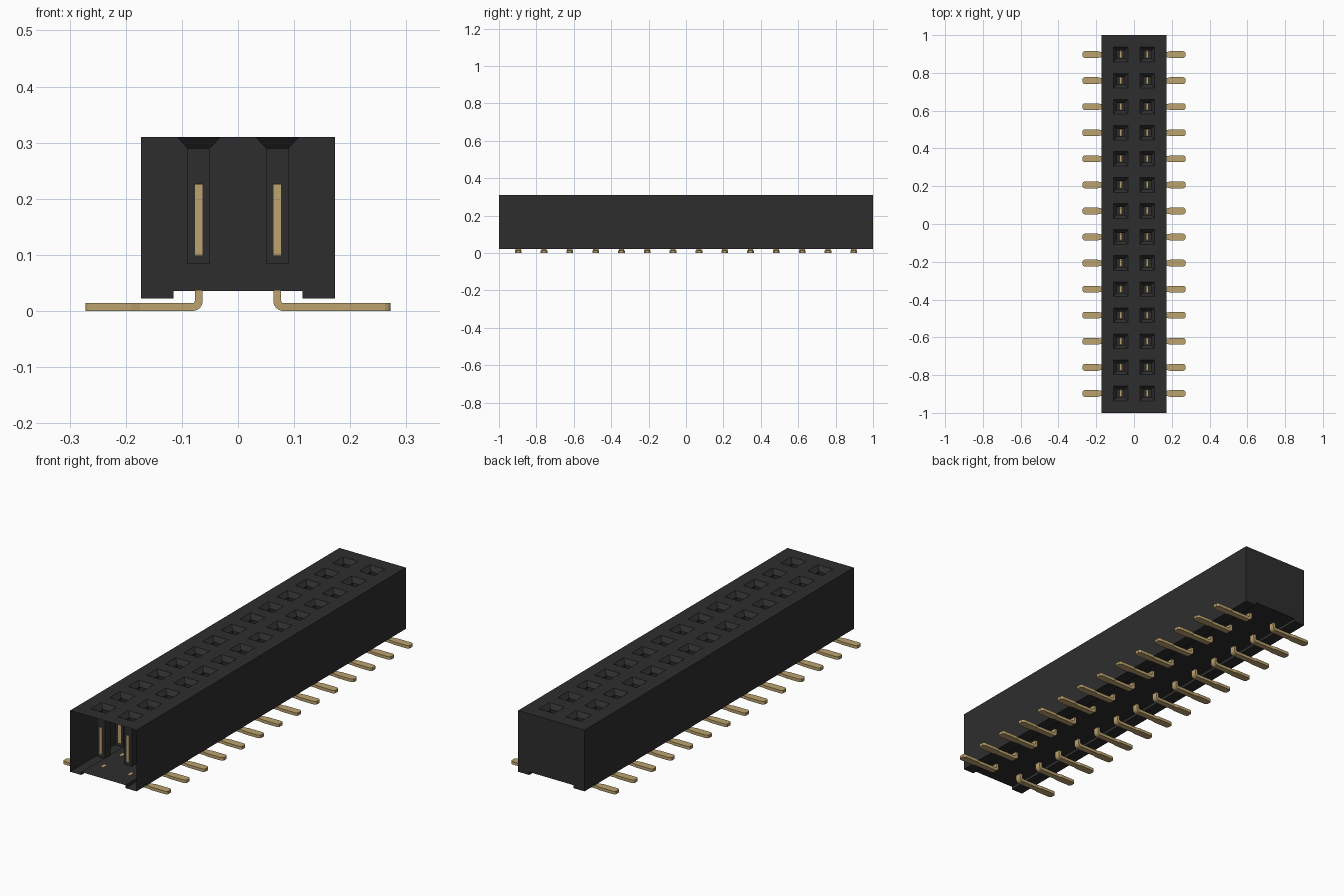
import bpy, bmesh, math

cube = bpy.data.objects.get("Cube")
if cube:
    bpy.data.objects.remove(cube, do_unlink=True)

ROWS = 14
ROW_Y = [-0.897 + i * 1.794 / (ROWS - 1) for i in range(ROWS)]
COL_X = 0.07                      # distance of each socket column from the centre
W, TOP, FOOT, FLOOR = 0.1725, 0.31, 0.022, 0.036
MOUTH, BORE = 0.039, 0.0205       # half sizes of the funnel mouth and the bore


def material(name, rgb, rough):
    m = bpy.data.materials.new(name)
    m.use_nodes = True
    m.diffuse_color = (*rgb, 1)
    b = m.node_tree.nodes["Principled BSDF"]
    b.inputs["Base Color"].default_value = (*rgb, 1)
    b.inputs["Roughness"].default_value = rough
    return m


black = material("black plastic", (0.027, 0.027, 0.027), 0.6)
gold = material("gold contact", (0.51, 0.37, 0.16), 0.5)


def finish(bm, name, mat):
    bmesh.ops.remove_doubles(bm, verts=bm.verts, dist=0.0001)
    bmesh.ops.recalc_face_normals(bm, faces=bm.faces)
    mesh = bpy.data.meshes.new(name)
    bm.to_mesh(mesh)
    bm.free()
    mesh.materials.append(mat)
    ob = bpy.data.objects.new(name, mesh)
    bpy.context.collection.objects.link(ob)
    return ob


def face(bm, pts):
    return bm.faces.new([bm.verts.new(p) for p in pts])


def square(x, y, z, h):
    return [(x + a * h, y + b * h, z) for a, b in ((-1, -1), (1, -1), (1, 1), (-1, 1))]


def loft(bm, rings, cap_start=False, cap_end=False):
    for a, b in zip(rings, rings[1:]):
        for i in range(len(a)):
            j = (i + 1) % len(a)
            face(bm, [a[i], a[j], b[j], b[i]])
    if cap_start:
        face(bm, rings[0])
    if cap_end:
        face(bm, rings[-1])


# Housing: thin shell, open at the front end, with a recess under the floor
bm = bmesh.new()
xs = [-W] + [c + s * MOUTH for c in (-COL_X, COL_X) for s in (-1, 1)] + [W]
ys = [-1.0] + [y + s * MOUTH for y in ROW_Y for s in (-1, 1)] + [1.0]
under = [(-W, TOP), (-W, FOOT), (-0.115, FOOT), (-0.115, FLOOR),
         (0.115, FLOOR), (0.115, FOOT), (W, FOOT), (W, TOP)]
for j, (y0, y1) in enumerate(zip(ys, ys[1:])):
    for (xa, za), (xb, zb) in zip(under, under[1:]):
        face(bm, [(xa, y0, za), (xb, y0, zb), (xb, y1, zb), (xa, y1, za)])
    for i, (x0, x1) in enumerate(zip(xs, xs[1:])):
        if not (i % 2 and j % 2):
            face(bm, [(x0, y0, TOP), (x1, y0, TOP), (x1, y1, TOP), (x0, y1, TOP)])
face(bm, [(x, 1, z) for x, z in under] + [(x, 1, TOP) for x in reversed(xs[1:-1])])

# Sockets: funnel mouth, square bore and closed bottom
for y in ROW_Y:
    for x in (-COL_X, COL_X):
        loft(bm, [square(x, y, TOP, MOUTH), square(x, y, 0.29, BORE),
                  square(x, y, 0.084, BORE)], cap_end=True)
finish(bm, "housing", black)

# Contact blades inside the sockets, with tapered ends
bm = bmesh.new()
blade = [(0.086, 0.016), (0.102, 0.0215), (0.225, 0.0215), (0.23, 0.017)]
for y in ROW_Y:
    for x in (-COL_X, COL_X):
        rings = [[(x + a * 0.007, y + b * h, z)
                  for a, b in ((-1, -1), (1, -1), (1, 1), (-1, 1))] for z, h in blade]
        loft(bm, rings, True, True)
finish(bm, "contact_blades", gold)

# Bent solder tails: stations of outer point, inner point and half width
stations = [((0.063, 0.0375), (0.077, 0.0375), 0.014)]
for k in range(7):
    t = math.pi / 2 * k / 6
    c, s = math.cos(t), math.sin(t)
    stations.append(((0.081 - 0.018 * c, 0.018 - 0.018 * s),
                     (0.081 - 0.004 * c, 0.018 - 0.004 * s), 0.014))
for x, h in ((0.175, 0.014), (0.192, 0.018), (0.262, 0.018), (0.268, 0.015), (0.272, 0.010)):
    stations.append(((x, 0), (x, 0.014), h))

for side, name in ((1, "left_solder_tails"), (-1, "right_solder_tails")):
    bm = bmesh.new()
    for y in ROW_Y:
        rings = [[(side * o[0], y - h, o[1]), (side * o[0], y + h, o[1]),
                  (side * n[0], y + h, n[1]), (side * n[0], y - h, n[1])]
                 for o, n, h in stations]
        loft(bm, rings, True, True)
    finish(bm, name, gold)
